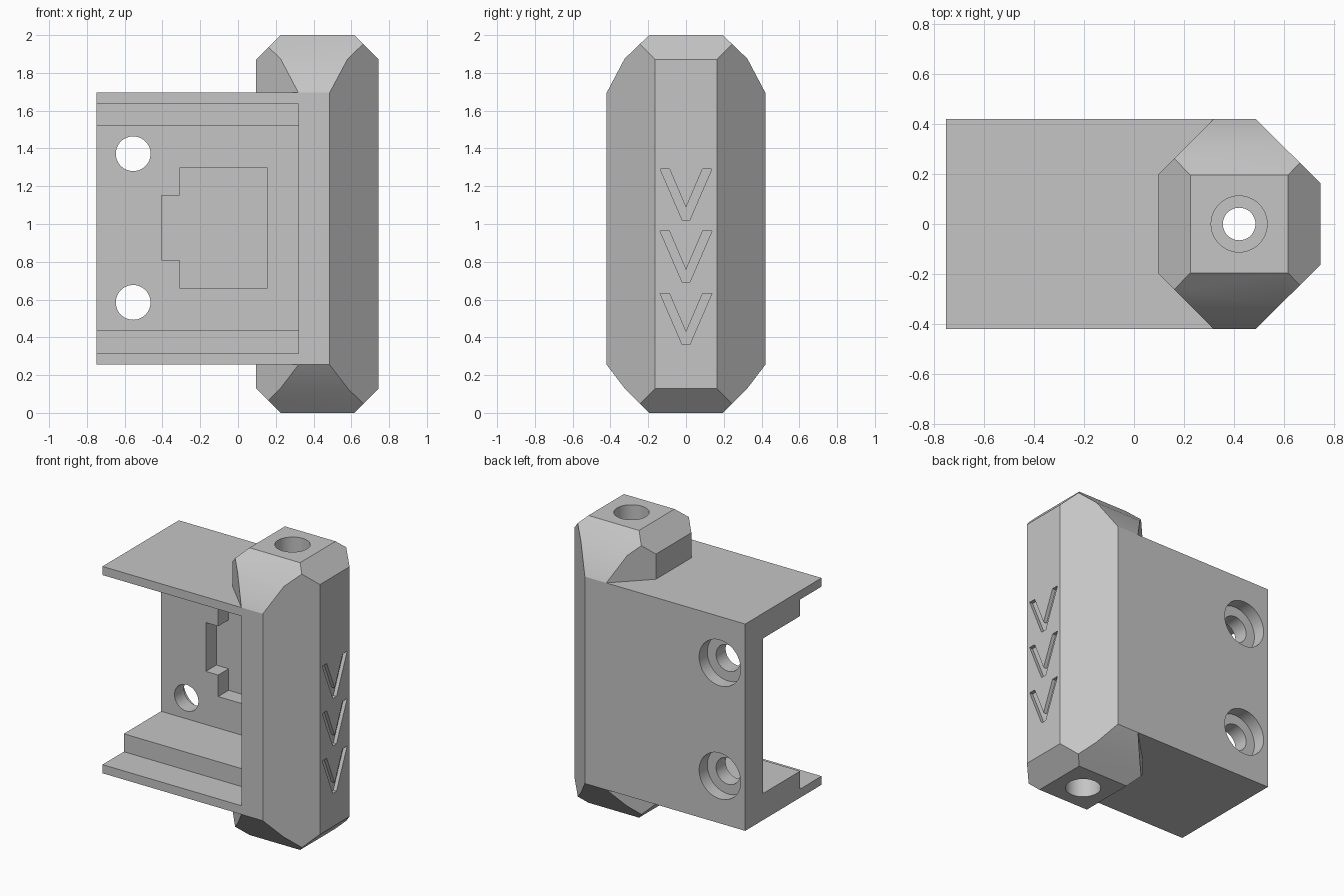
import bpy, bmesh, math
from mathutils import Vector

if "Cube" in bpy.data.objects:
    bpy.data.objects.remove(bpy.data.objects["Cube"])

# One grey plastic material
grey = bpy.data.materials.new("grey_plastic")
grey.use_nodes = True
colour = (0.56, 0.56, 0.56, 1)
grey.diffuse_color = colour
grey.node_tree.nodes["Principled BSDF"].inputs["Base Color"].default_value = colour


def prism(name, points, axis, start, end):
    """Extrude a 2D outline along an axis; outline axes are the other two in order."""
    def place(p, d):
        c = list(p)
        c.insert("xyz".index(axis), d)
        return Vector(c)

    bm = bmesh.new()
    face = bm.faces.new([bm.verts.new(place(p, start)) for p in points])
    ext = bmesh.ops.extrude_face_region(bm, geom=[face])
    moved = [g for g in ext["geom"] if isinstance(g, bmesh.types.BMVert)]
    bmesh.ops.translate(bm, verts=moved, vec=place((0, 0), end - start))
    bmesh.ops.recalc_face_normals(bm, faces=bm.faces)
    mesh = bpy.data.meshes.new(name)
    bm.to_mesh(mesh)
    bm.free()
    mesh.materials.append(grey)
    obj = bpy.data.objects.new(name, mesh)
    bpy.context.collection.objects.link(obj)
    return obj


def rect(a0, a1, b0, b1):
    return [(a0, b0), (a1, b0), (a1, b1), (a0, b1)]


def circle(a, b, r, n=48):
    return [(a + r * math.cos(math.tau * i / n), b + r * math.sin(math.tau * i / n))
            for i in range(n)]


def combine(target, tool, operation):
    """Apply a boolean and discard the tool."""
    mod = target.modifiers.new("boolean", 'BOOLEAN')
    mod.operation = operation
    mod.solver = 'EXACT'
    mod.object = tool
    bpy.context.view_layer.objects.active = target
    bpy.ops.object.modifier_apply(modifier=mod.name)
    bpy.data.objects.remove(tool)


# Column: plan outline trimmed by its side and front silhouettes
body = prism("latch_housing", [
    (0.095, -0.195), (0.32, -0.42), (0.485, -0.42), (0.745, -0.163),
    (0.745, 0.163), (0.485, 0.42), (0.32, 0.42), (0.095, 0.195)], "z", 0, 2)
side = [(0.195, 0), (0.325, 0.13), (0.42, 0.255), (0.42, 1.695), (0.325, 1.875), (0.195, 2)]
front = [(0.225, 0), (0.615, 0), (0.745, 0.13), (0.745, 1.87),
         (0.615, 2), (0.225, 2), (0.095, 1.87), (0.095, 0.13)]


def trim(obj, outline, axis, centre):
    """Slice a convex solid by the planes through each edge of an outline."""
    bm = bmesh.new()
    bm.from_mesh(obj.data)
    for p, q in zip(outline, outline[1:] + outline[:1]):
        normal = Vector((q[1] - p[1], p[0] - q[0]))
        if normal.dot(Vector(p) - Vector(centre)) < 0:
            normal = -normal
        co, no = ((0, *p), (0, *normal)) if axis == "x" else (
            (p[0], 0, p[1]), (normal[0], 0, normal[1]))
        if abs(normal[0]) < 1e-5 or abs(normal[1]) < 1e-5:
            continue                      # straight sides already match
        cut = bmesh.ops.bisect_plane(bm, geom=bm.verts[:] + bm.edges[:] + bm.faces[:],
                                     plane_co=co, plane_no=no, clear_outer=True, dist=1e-5)
        edges = [e for e in cut["geom_cut"] if isinstance(e, bmesh.types.BMEdge)]
        bmesh.ops.holes_fill(bm, edges=edges)
    bmesh.ops.recalc_face_normals(bm, faces=bm.faces)
    bm.to_mesh(obj.data)
    bm.free()


trim(body, side + [(-y, z) for y, z in reversed(side)], "x", (0, 1))
trim(body, front, "y", (0.42, 1))

# Bracket block, then the stepped cavity open at the front and left end
combine(body, prism("bracket", rect(-0.75, 0.40, -0.42, 0.42), "z", 0.255, 1.695), 'UNION')
combine(body, prism("cavity", [
    (-0.6, 0.315), (-0.185, 0.315), (-0.185, 0.44), (0.225, 0.44),
    (0.225, 1.52), (-0.185, 1.52), (-0.185, 1.635), (-0.6, 1.635)],
    "x", -0.9, 0.32), 'DIFFERENCE')

# Tabbed pocket in the back wall
combine(body, prism("pocket", [
    (-0.31, 0.66), (0.157, 0.66), (0.157, 1.297), (-0.31, 1.297),
    (-0.31, 1.15), (-0.405, 1.15), (-0.405, 0.81), (-0.31, 0.81)],
    "y", 0.1, 0.34), 'DIFFERENCE')

# Counterbored screw holes
for z in (0.585, 1.372):
    combine(body, prism("screw_hole", circle(-0.555, z, 0.092), "y", 0.1, 0.6), 'DIFFERENCE')
    combine(body, prism("counterbore", circle(-0.555, z, 0.16), "y", 0.33, 0.6), 'DIFFERENCE')

# Pin channel through the column, wider at both ends
for radius, z0, z1 in ((0.065, -0.2, 2.2), (0.112, 1.7, 2.2), (0.112, -0.2, 0.3)):
    combine(body, prism("pin_channel", circle(0.42, 0, radius), "z", z0, z1), 'DIFFERENCE')

# Three engraved chevrons on the outer face
half = [(0.02, 0), (0.137, 0.27), (0.088, 0.27), (0, 0.065)]
chevron = half + [(-y, z) for y, z in reversed(half[:3])]
for i in range(3):
    outline = [(y, z + 0.362 + 0.33 * i) for y, z in chevron]
    combine(body, prism("chevron", outline, "x", 0.72, 0.8), 'DIFFERENCE')

# Smooth bores and slopes, crisp edges elsewhere
bpy.ops.object.select_all(action='DESELECT')
body.select_set(True)
bpy.context.view_layer.objects.active = body
bpy.ops.object.shade_smooth_by_angle(angle=math.radians(25))
